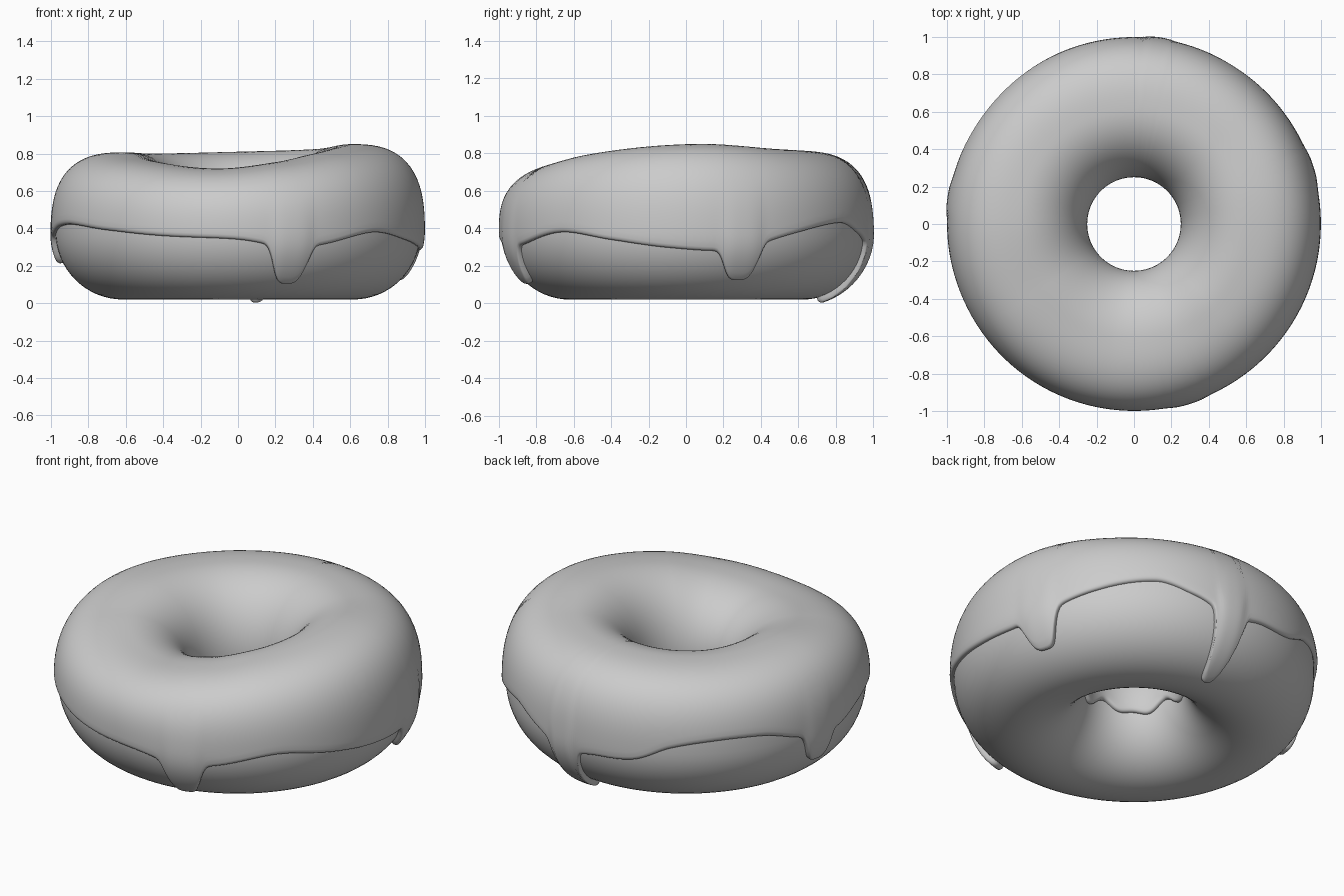
import bpy, bmesh, math

if "Cube" in bpy.data.objects:
    bpy.data.objects.remove(bpy.data.objects["Cube"])

TAU = 2 * math.pi
CZ, RC = 0.385, 0.617          # tube centre height and ring radius
N = 480                        # steps around the ring

grey = bpy.data.materials.new("plain_grey")
grey.diffuse_color = (0.6, 0.6, 0.6, 1)
grey.use_nodes = True
grey.node_tree.nodes["Principled BSDF"].inputs["Base Color"].default_value = grey.diffuse_color


def periodic(table, deg):
    """Smooth periodic interpolation of (degree, value) pairs."""
    n = len(table)
    deg = (deg - table[0][0]) % 360 + table[0][0]

    def key(i):
        return table[i % n][0] + 360 * (i // n), table[i % n][1]
    for i in range(n):
        (x1, y1), (x2, y2) = key(i), key(i + 1)
        if x1 <= deg <= x2:
            (x0, y0), (x3, y3) = key(i - 1), key(i + 2)
            w = x2 - x1
            t = (deg - x1) / w
            m1 = (y2 - y0) / (x2 - x0) * w
            m2 = (y3 - y1) / (x3 - x1) * w
            return ((2*t**3 - 3*t**2 + 1) * y1 + (t**3 - 2*t**2 + t) * m1
                    + (3*t**2 - 2*t**3) * y2 + (t**3 - t**2) * m2)


# uneven height of the iced crest, by direction
CREST = [(-145, .765), (-101, .72), (-70, .755), (-46, .80), (-15, .84),
         (12, .85), (45, .825), (90, .81), (135, .80), (180, .805)]
# lower edge height of the icing on the outside, without drips
EDGE = [(-165, .41), (-154, .42), (-135, .39), (-114, .36), (-90, .345),
        (-62, .33), (-42, .38), (-24, .34), (-6, .30), (8, .295), (30, .36),
        (57, .425), (70, .38), (95, .33), (108, .34), (120, .42), (135, .455),
        (150, .45), (162, .41), (180, .37)]
# drips: direction, half width in degrees, how far down the tube (degrees)
DRIPS = [(-73, 6.0, -47), (17.8, 6.0, -43), (82.5, 4.6, -76), (172, 5.5, -27)]


def surface(deg, a, off):
    """Point on the tube at ring direction deg, tube angle a, raised by off."""
    c, s = math.cos(a), math.sin(a)
    if s > 0:
        n, h = (2.7 if c > 0 else 2.1), periodic(CREST, deg) - CZ - 0.022
    else:
        n, h = 2.0, 0.365
    rho = (abs(c)**n + abs(s)**n) ** (-1 / n)
    rx = 0.36 if c > 0 else 0.345
    r = RC + rx * rho * c + off * c
    t = math.radians(deg)
    return r * math.cos(t), r * math.sin(t), CZ + h * rho * s + off * s


def icing_column(deg):
    """Tube angles and thicknesses of one strip of icing, outside to inside."""
    low = math.asin((periodic(EDGE, deg) - CZ) / 0.365)
    drip = 0
    for d0, w, tip in DRIPS:
        d = abs((deg - d0 + 180) % 360 - 180) / w
        f = 0.86 * math.exp(-d**4) + 0.14 * math.exp(-(d / 1.9)**2)
        low += (math.radians(tip) - low) * f
        drip = max(drip, f)
    t = math.radians(deg)
    inner = math.pi + 0.14 + 0.06 * math.sin(5 * t + 0.6) + 0.04 * math.sin(9 * t)
    rim = [(0, -.15), (0.002, .4), (0.015, .72), (0.035, .92), (0.065, 1)]
    out = [(low + d, k) for d, k in rim]
    a0, a1 = low + 0.065, inner - 0.065
    out += [(a0 + (a1 - a0) * i / 44, 1) for i in range(1, 44)]
    out += [(inner - d, k) for d, k in reversed(rim)]
    # drips are a little fatter than the rest of the coat
    return [(a, k * (0.022 + 0.012 * drip * max(0, min(1, 0.7 - 1.2 * a))))
            for a, k in out]


def ring_mesh(name, columns, closed):
    bm = bmesh.new()
    vs = [[bm.verts.new(p) for p in col] for col in columns]
    m = len(vs[0])
    for i in range(len(vs)):
        p, q = vs[i], vs[(i + 1) % len(vs)]
        for j in range(m if closed else m - 1):
            k = (j + 1) % m
            bm.faces.new((p[j], q[j], q[k], p[k]))
    bmesh.ops.recalc_face_normals(bm, faces=bm.faces)
    for f in bm.faces:
        f.smooth = True
    me = bpy.data.meshes.new(name)
    bm.to_mesh(me)
    bm.free()
    me.materials.append(grey)
    ob = bpy.data.objects.new(name, me)
    bpy.context.collection.objects.link(ob)
    return ob


# dough ring
ring_mesh("dough", [[surface(i * 3, TAU * j / 64, 0) for j in range(64)]
                    for i in range(120)], True)

# icing coat with wavy edge and drips
columns = []
for i in range(N):
    deg = i * 360 / N
    columns.append([surface(deg, a, off) for a, off in icing_column(deg)])
ring_mesh("icing", columns, False)
